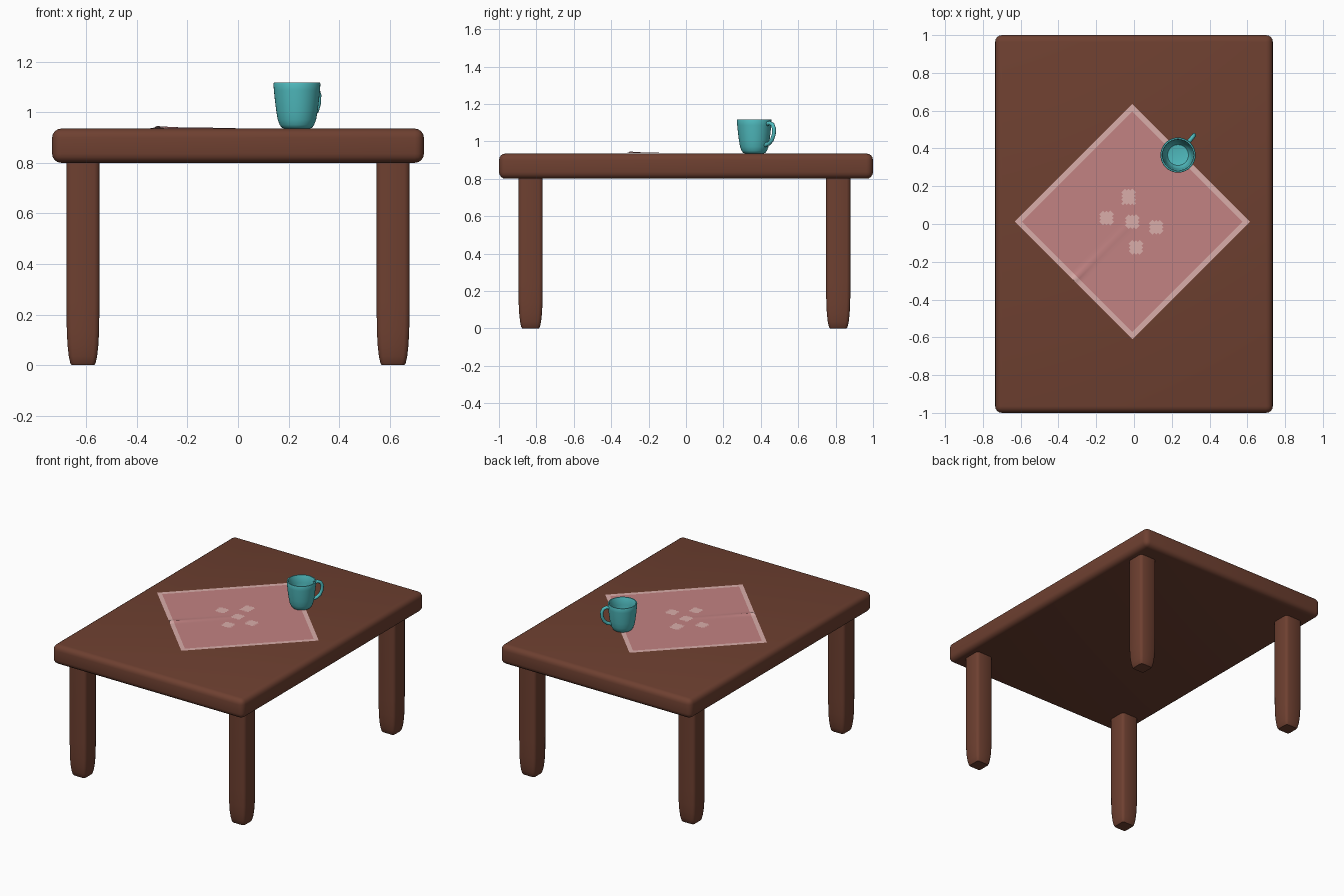
import bpy, bmesh, math
from mathutils import Vector, Matrix

if "Cube" in bpy.data.objects:
    bpy.data.objects.remove(bpy.data.objects["Cube"])

def material(name, rgb):
    m = bpy.data.materials.new(name)
    m.diffuse_color = (*rgb, 1)
    m.use_nodes = True
    m.node_tree.nodes["Principled BSDF"].inputs["Base Color"].default_value = m.diffuse_color
    return m

WOOD = material("brown wood", (0.156, 0.051, 0.030))
PINK = material("dusty pink", (0.54, 0.225, 0.225))
PALE = material("pale pink", (0.70, 0.42, 0.40))
TEAL = material("teal glaze", (0.08, 0.50, 0.52))

def finish(name, bm, mats, angle=40):
    bmesh.ops.recalc_face_normals(bm, faces=bm.faces)
    me = bpy.data.meshes.new(name)
    bm.to_mesh(me)
    bm.free()
    for m in mats:
        me.materials.append(m)
    ob = bpy.data.objects.new(name, me)
    bpy.context.collection.objects.link(ob)
    bpy.ops.object.select_all(action='DESELECT')
    ob.select_set(True)
    bpy.context.view_layer.objects.active = ob
    bpy.ops.object.shade_smooth_by_angle(angle=math.radians(angle))
    return ob

def loft(bm, rings, closed=False, caps=True):
    """Skin a list of point rings."""
    vr = [[bm.verts.new(p) for p in r] for r in rings]
    n = len(vr[0])
    for a, b in zip(vr, vr[1:]):
        for i in range(n):
            j = (i + 1) % n
            bm.faces.new((a[i], a[j], b[j], b[i]))
    if caps:
        bm.faces.new(vr[0][::-1])
        bm.faces.new(vr[-1])

# Table top: slab with rounded edges
bm = bmesh.new()
bmesh.ops.create_cube(bm, size=1, matrix=Matrix.Translation((0, 0, 0.8675)) @ Matrix.Diagonal((1.47, 2.0, 0.135, 1)))
bmesh.ops.bevel(bm, geom=bm.edges[:], offset=0.036, segments=4, profile=0.5, affect='EDGES')
finish("table_top", bm, [WOOD])

# Legs: rounded square section, narrowing at the foot
def square(cx, cy, h, z):
    c = 0.3 * h
    pts = []
    for k in range(4):
        for t in (0, 45, 90):
            a = math.radians(90 * k + t)
            q = math.radians(90 * k + 45)
            pts.append((cx + (h - c) * math.copysign(1, math.cos(q)) + c * math.cos(a),
                        cy + (h - c) * math.copysign(1, math.sin(q)) + c * math.sin(a), z))
    return pts

LEG = [(0.045, 0), (0.050, 0.008), (0.056, 0.035), (0.061, 0.08), (0.064, 0.14), (0.065, 0.25), (0.065, 0.81)]
for yname, y in (("front", -0.831), ("back", 0.814)):
    for xname, x in (("left", -0.613), ("right", 0.613)):
        bm = bmesh.new()
        loft(bm, [square(x, y, h, z) for h, z in LEG])
        finish(f"{yname}_{xname}_leg", bm, [WOOD], 50)

# Cloth: fine grid turned 45 degrees, with border, patches and one crease
CX, CY, HALF, N = -0.009, 0.012, 0.44, 64
PATCHES = [(-0.026, 0.145), (-0.143, 0.032), (-0.01, 0.012), (0.117, -0.02), (0.01, -0.125)]
bm = bmesh.new()
bmesh.ops.create_grid(bm, x_segments=N, y_segments=N, size=HALF)
border = HALF - 2 * (2 * HALF / N)
for f in bm.faces:
    c = f.calc_center_median()
    if max(abs(c.x), abs(c.y)) > border:
        f.material_index = 1
    w = Matrix.Rotation(math.pi / 4, 3, 'Z') @ c + Vector((CX, CY, 0))
    if any(max(abs(w.x - px), abs(w.y - py)) < 0.036 for px, py in PATCHES):
        f.material_index = 1
for v in bm.verts:
    if v.co.x < -0.02:
        t = -v.co.x / HALF
        v.co.z += (0.002 + 0.007 * t ** 4) * math.exp(-(v.co.y / 0.014) ** 2)
bm.transform(Matrix.Translation((CX, CY, 0.9365)) @ Matrix.Rotation(math.pi / 4, 4, 'Z'))
cloth = finish("cloth", bm, [PINK, PALE], 60)
if cloth.data.polygons[0].normal.z < 0:
    cloth.data.flip_normals()

# Mug body: turned profile, outside then inside
MX, MY, MZ = 0.233, 0.365, 0.936
PROFILE = [(0.052, 0), (0.060, 0.003), (0.068, 0.014), (0.076, 0.035), (0.082, 0.07), (0.087, 0.11),
           (0.091, 0.15), (0.093, 0.176), (0.091, 0.181), (0.084, 0.181), (0.081, 0.176),
           (0.078, 0.13), (0.073, 0.075), (0.066, 0.035), (0.055, 0.018), (0.03, 0.014)]
def circle(r, z, n=40):
    return [(MX + r * math.cos(2 * math.pi * i / n), MY + r * math.sin(2 * math.pi * i / n), MZ + z) for i in range(n)]
bm = bmesh.new()
loft(bm, [circle(r, z) for r, z in PROFILE])
finish("mug_body", bm, [TEAL])

# Mug handle: tube swept along a smooth loop in the radial plane
path = [(0.080, 0.155), (0.105, 0.162), (0.125, 0.155), (0.136, 0.132), (0.134, 0.100),
        (0.121, 0.070), (0.100, 0.052), (0.072, 0.044)]
ang = math.radians(51)
out = Vector((math.cos(ang), math.sin(ang), 0))
side = Vector((-out.y, out.x, 0))
up = Vector((0, 0, 1))
pts = [Vector((MX, MY, MZ)) + out * r + up * z for r, z in path]
rings = []
for i, p in enumerate(pts):
    tan = (pts[min(i + 1, len(pts) - 1)] - pts[max(i - 1, 0)]).normalized()
    nrm = tan.cross(side)
    rings.append([p + 0.011 * (side * math.cos(a) + nrm * math.sin(a))
                  for a in (2 * math.pi * k / 10 for k in range(10))])
bm = bmesh.new()
loft(bm, rings)
finish("mug_handle", bm, [TEAL], 60)
